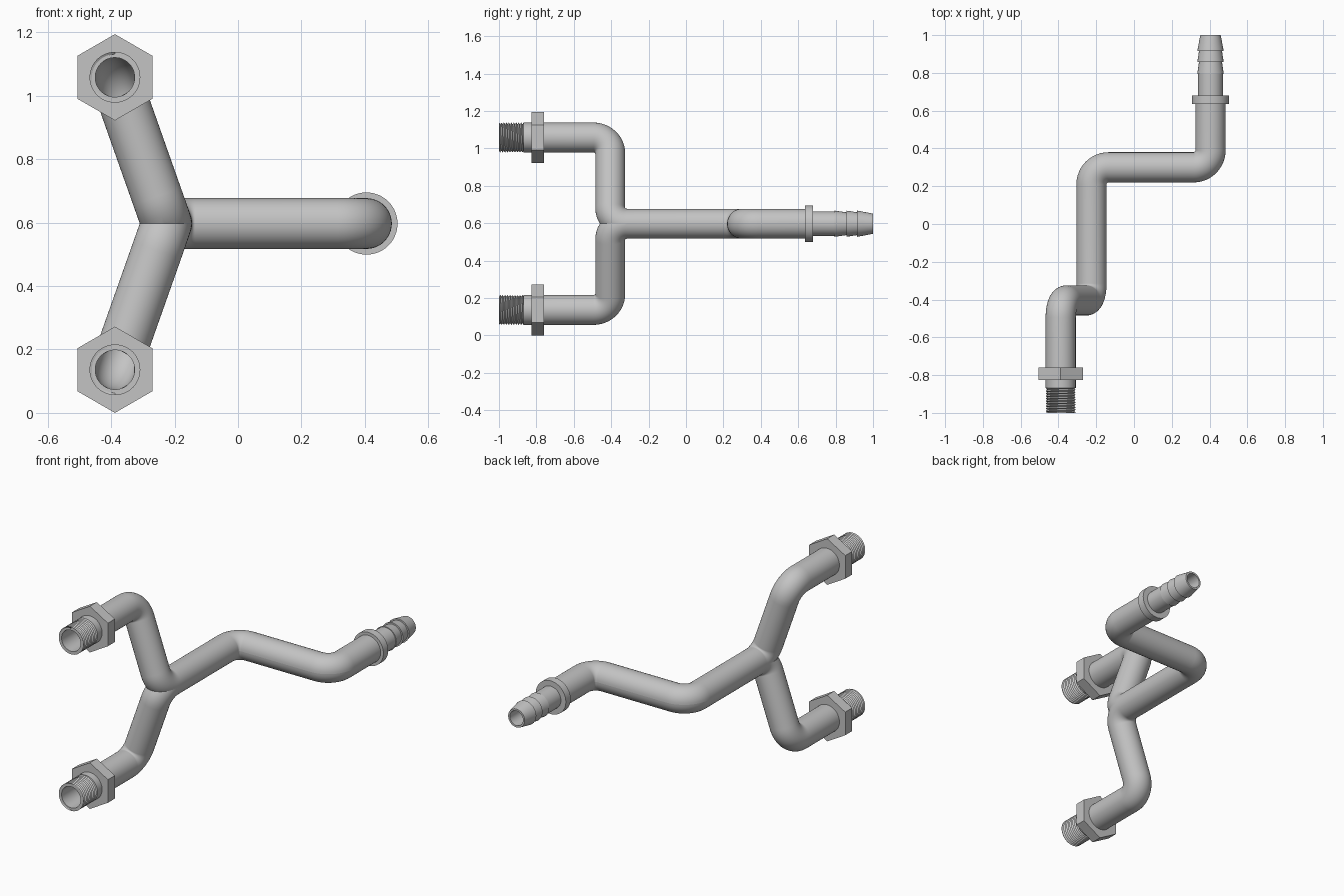
import bpy, bmesh
from math import sin, cos, pi, radians
from mathutils import Vector

cube = bpy.data.objects.get("Cube")
if cube:
    bpy.data.objects.remove(cube, do_unlink=True)

MID_Z = 0.597                 # height of the symmetry plane, local z = 0
PIPE_R, BORE_R, BEND_R = 0.08, 0.062, 0.09
BRANCH = Vector((-0.388, 0, 0.461))
OUTLET = Vector((0.405, 0, 0))
Y = Vector((0, 1, 0))

steel = bpy.data.materials.new("grey metal")
steel.use_nodes = True
GREY = (0.55, 0.55, 0.55, 1)
steel.diffuse_color = GREY
steel.node_tree.nodes["Principled BSDF"].inputs["Base Color"].default_value = GREY


def finish(name, bm, mirror=False):
    """Turn a bmesh into a shaded object, optionally mirrored up and down."""
    mesh = bpy.data.meshes.new(name)
    bm.to_mesh(mesh)
    bm.free()
    mesh.materials.append(steel)
    obj = bpy.data.objects.new(name, mesh)
    obj.location.z = MID_Z
    bpy.context.collection.objects.link(obj)
    bpy.ops.object.select_all(action='DESELECT')
    obj.select_set(True)
    bpy.context.view_layer.objects.active = obj
    bpy.ops.object.shade_smooth_by_angle(angle=radians(30))
    if mirror:
        mod = obj.modifiers.new("mirror", 'MIRROR')
        mod.use_axis = (False, False, True)
        mod.use_mirror_merge = False
    return obj


def grid_faces(bm, rows, wrap, flip=False):
    """Skin neighbouring rows of vertices with quads."""
    n = len(rows[0])
    for a, b in zip(rows, rows[1:]):
        for i in range(n if wrap else n - 1):
            k = (i + 1) % n
            quad = (a[i], a[k], b[k], b[i])
            bm.faces.new(quad[::-1] if flip else quad)


def sweep(stations, sides=48, flip=False):
    """Skin rings placed at (point, tangent, radius) stations."""
    bm = bmesh.new()
    normal, last, rows = Vector((0, 0, 1)), Y, []
    for point, tangent, radius in stations:
        normal = last.rotation_difference(tangent) @ normal
        last = tangent
        side = tangent.cross(normal)
        angles = [2 * pi * i / sides for i in range(sides)]
        rows.append([bm.verts.new(point + radius * (normal * cos(a) + side * sin(a)))
                     for a in angles])
    grid_faces(bm, rows, True, flip)
    return bm


def lathe(name, centre, profile, sides=48, flip=False, mirror=False):
    """Revolve (radius, y) points about an axis along y."""
    return finish(name, sweep([(centre + Y * y, Y, r) for r, y in profile],
                              sides, flip), mirror)


def bent_path(corners, radius, steps=12):
    """Stations along a path whose right-angle corners are rounded."""
    dirs = [(b - a).normalized() for a, b in zip(corners, corners[1:])]
    out = [(corners[0], dirs[0], radius)]
    for p, u, v in zip(corners[1:], dirs, dirs[1:]):
        centre = p + (v - u) * BEND_R
        for s in range(steps + 1):
            a = pi / 2 * s / steps
            out.append((centre + (u * sin(a) - v * cos(a)) * BEND_R,
                        u * cos(a) + v * sin(a), radius))
    out.append((corners[-1], dirs[-1], radius))
    return out


def pipe(name, radius, y_start, y_end, flip=False):
    """Half of the Y-shaped pipe, cut at the symmetry plane and mirrored."""
    fork = Vector((-0.225, -0.405, 0))
    corners = [BRANCH + Y * y_start, BRANCH + Y * fork.y, fork,
               Vector((fork.x, 0.3, 0)), OUTLET + Y * 0.3, OUTLET + Y * y_end]
    bm = sweep(bent_path(corners, radius), flip=flip)
    geom = bm.verts[:] + bm.edges[:] + bm.faces[:]
    bmesh.ops.bisect_plane(bm, geom=geom, dist=1e-5, plane_co=(0, 0, 0),
                           plane_no=(0, 0, 1), clear_inner=True)
    return finish(name, bm, mirror=True)


def thread(name, centre, y0, length, turns, crest, root, sides=48):
    """Helical ridge trimmed flat at both ends."""
    bm = bmesh.new()
    pitch = length / turns
    rows = []
    for j in range(2 * turns + 3):
        row = []
        for i in range(sides + 1):
            t = min(max((j / 2 + i / sides - 1) * pitch, 0), length)
            a = 2 * pi * i / sides
            r = root if j % 2 else crest
            # angle runs the same way round as the swept rings
            row.append(bm.verts.new(centre + Vector((r * sin(a), y0 + t, r * cos(a)))))
        rows.append(row)
    grid_faces(bm, rows, False)
    bmesh.ops.remove_doubles(bm, verts=bm.verts[:], dist=1e-5)
    return finish(name, bm, mirror=True)


# Pipe walls, outside and inside
pipe("pipe_outer", PIPE_R, -0.868, 0.65)
pipe("pipe_bore", BORE_R, -1.0, 0.66, flip=True)

# Threaded inlets with hexagonal nuts
thread("inlet_thread", BRANCH, -1.0, 0.132, 10, PIPE_R, 0.071)
lathe("inlet_rim", BRANCH, [(BORE_R, -1.0), (0.073, -1.0)], mirror=True)
lathe("inlet_shoulder", BRANCH, [(0.07, -0.868), (PIPE_R, -0.868)], mirror=True)
lathe("inlet_nut", BRANCH,
      [(0.07, -0.825), (0.136, -0.825), (0.136, -0.76), (0.07, -0.76)],
      sides=6, mirror=True)

# Collar and barbed hose outlet
lathe("outlet_collar", OUTLET,
      [(0.075, 0.635), (0.098, 0.635), (0.098, 0.68), (0.06, 0.68)])
barb = [(0.066, 0.67), (0.066, 0.795)]
for start, end in ((0.795, 0.857), (0.857, 0.915), (0.915, 1.0)):
    barb += [(0.07, start), (0.054 if end == 1.0 else 0.061, end)]
lathe("outlet_barb", OUTLET, barb + [(0.043, 1.0)])
lathe("outlet_bore", OUTLET, [(BORE_R, 0.66), (0.043, 0.66), (0.043, 1.0)], flip=True)
